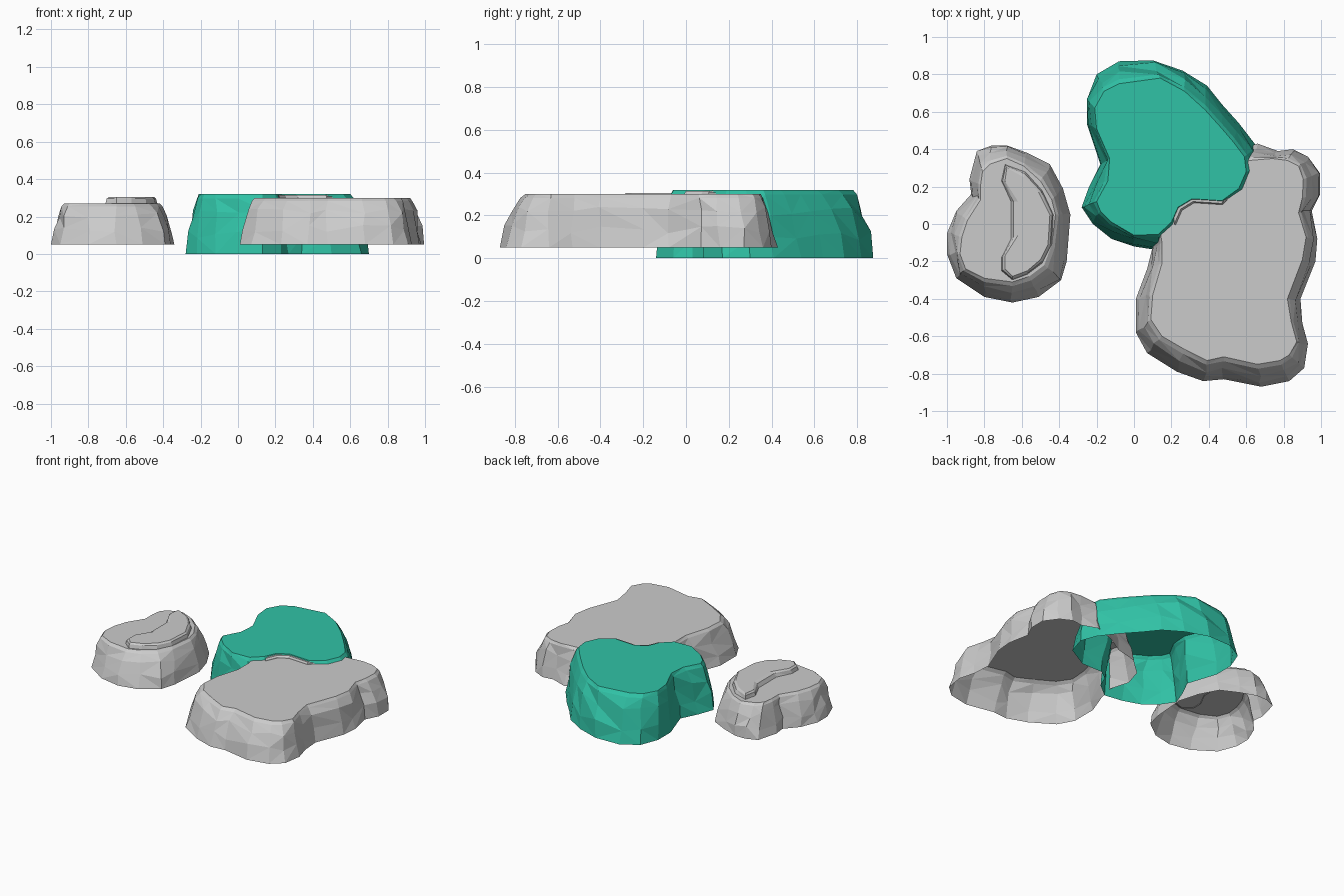
import bpy, random
from mathutils import Vector

random.seed(4)


def make_mat(name, rgb):
    m = bpy.data.materials.new(name)
    m.diffuse_color = (*rgb, 1)
    return m


GREY = make_mat("stone grey", (0.60, 0.60, 0.60))
GREEN = make_mat("grass green", (0.03, 0.54, 0.38))

# side profile: (height fraction, fraction of the way from foot to top outline)
CLIFF = [(0, 0), (0.33, 0.2), (0.68, 0.5), (0.93, 0.8), (1, 1)]
STEP = [(0, 0), (0.75, 0.4), (1, 1)]


def loft(name, rows, z0, z1, mat, profile=CLIFF, jitter=0.011):
    """Faceted, open-bottomed mound between a foot and a top outline."""
    n = len(rows)
    verts, faces = [], []
    for k, (h, f) in enumerate(profile):
        j = jitter if 0 < k < len(profile) - 2 else 0
        for bx, by, tx, ty in rows:
            p = Vector((bx, by, z0)).lerp(Vector((tx, ty, z0)), f)
            p.z = z0 + (z1 - z0) * h
            p += Vector((random.uniform(-j, j), random.uniform(-j, j),
                         random.uniform(-2 * j, 2 * j)))
            verts.append(p)
    for k in range(len(profile) - 1):
        for i in range(n):
            a, b = k * n + i, k * n + (i + 1) % n
            c, d = b + n, a + n
            # random diagonals give the chipped rock look
            if random.random() < 0.5:
                faces += [(b, a, d), (b, d, c)]
            else:
                faces += [(b, a, c), (a, d, c)]
    top = (len(profile) - 1) * n
    faces.append(tuple(reversed(range(top, top + n))))
    me = bpy.data.meshes.new(name)
    me.from_pydata(verts, [], faces)
    me.materials.append(mat)
    me.update()
    ob = bpy.data.objects.new(name, me)
    bpy.context.collection.objects.link(ob)
    return ob


# outlines, clockwise: foot x, foot y, top x, top y
green_rows = [
    (-.20, .80, -.16, .71), (-.08, .87, -.08, .75), (.10, .875, .14, .78),
    (.26, .82, .27, .71), (.39, .74, .38, .61), (.47, .64, .47, .51),
    (.56, .54, .53, .44), (.66, .41, .59, .36), (.70, .30, .60, .28),
    (.66, .17, .56, .19), (.50, .08, .47, .125), (.34, .08, .31, .135),
    (.27, .03, .235, .09), (.23, -.06, .20, .01), (.13, -.14, .13, -.055),
    (0, -.12, 0, -.06), (-.12, -.08, -.12, .01), (-.22, 0, -.18, .07),
    (-.28, .09, -.20, .12), (-.24, .20, -.14, .23), (-.18, .32, -.13, .35),
    (-.25, .53, -.20, .51), (-.25, .67, -.21, .62)]

big_rows = [
    (.66, .43, .62, .34), (.77, .39, .74, .35), (.85, .40, .82, .34),
    (.93, .36, .88, .31), (.995, .27, .905, .24), (.995, .16, .90, .14),
    (.95, .07, .88, .06), (.98, -.08, .92, -.07), (.97, -.20, .90, -.19),
    (.89, -.40, .82, -.40), (.90, -.53, .84, -.52), (.93, -.64, .87, -.63),
    (.91, -.77, .83, -.70), (.83, -.84, .78, -.73), (.68, -.87, .66, -.75),
    (.48, -.83, .48, -.71), (.37, -.84, .39, -.73), (.23, -.79, .27, -.67),
    (.07, -.69, .15, -.60), (.01, -.58, .09, -.51), (.01, -.40, .10, -.38),
    (.07, -.24, .15, -.21), (.10, -.12, .15, -.10), (.06, .02, .13, .02),
    (.10, .15, .17, .12), (.22, .26, .26, .20), (.38, .30, .40, .24),
    (.52, .38, .54, .31)]

small_rows = [
    (-.84, .39, -.81, .28), (-.76, .42, -.77, .32), (-.68, .42, -.68, .35),
    (-.57, .38, -.59, .31), (-.45, .32, -.50, .23), (-.38, .19, -.44, .13),
    (-.34, .05, -.42, .05), (-.36, -.20, -.44, -.11), (-.39, -.30, -.48, -.22),
    (-.51, -.39, -.56, -.28), (-.65, -.42, -.65, -.31), (-.80, -.39, -.80, -.29),
    (-.95, -.29, -.90, -.24), (-1, -.16, -.93, -.16), (-1, -.05, -.92, -.07),
    (-.95, .07, -.89, .02), (-.87, .16, -.82, .13), (-.88, .24, -.82, .21)]

loft("green_plateau", green_rows, 0.0, 0.32, GREEN)
loft("large_grey_plateau", big_rows, 0.05, 0.30, GREY)
loft("small_grey_plateau", small_rows, 0.05, 0.27, GREY)

# raised crescent step on the small plateau
crescent_rows = [
    (-.69, .32, -.68, .30), (-.58, .28, -.59, .25), (-.49, .18, -.51, .17),
    (-.43, .05, -.45, .05), (-.44, -.11, -.46, -.11), (-.49, -.21, -.50, -.19),
    (-.57, -.27, -.57, -.25), (-.65, -.30, -.65, -.28), (-.71, -.25, -.69, -.24),
    (-.71, -.18, -.69, -.17), (-.66, -.08, -.62, -.06), (-.66, .04, -.62, .04),
    (-.66, .12, -.62, .12), (-.71, .23, -.69, .23)]
loft("small_plateau_step", crescent_rows, 0.265, 0.305, GREY, STEP, 0)

# low grey lip where the large plateau meets the green one
lip_rows = [
    (.225, -.01, .215, 0), (.26, .07, .25, .08), (.325, .11, .315, .12),
    (.475, .10, .47, .11), (.53, .15, .50, .17), (.40, .22, .40, .20),
    (.20, .13, .21, .12)]
loft("plateau_lip", lip_rows, 0.28, 0.314, GREY, STEP, 0)
